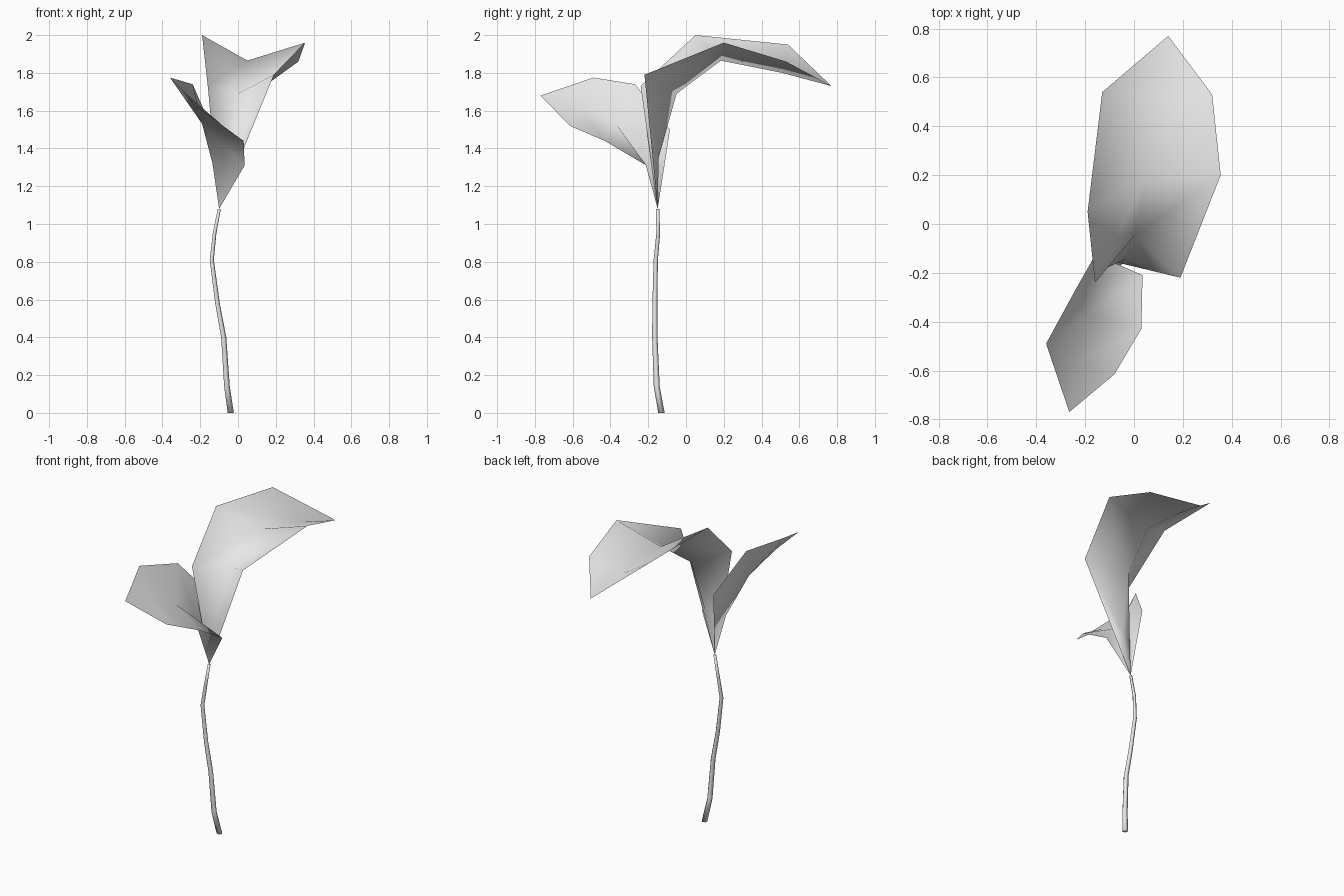
import bpy
import bmesh
from math import cos, sin, pi
from mathutils import Vector

cube = bpy.data.objects.get("Cube")
if cube:
    bpy.data.objects.remove(cube, do_unlink=True)

# One pale grey colour for the whole plant
grey = bpy.data.materials.new("pale_grey")
grey.use_nodes = True
grey.diffuse_color = (0.8, 0.8, 0.8, 1)
grey.node_tree.nodes["Principled BSDF"].inputs["Base Color"].default_value = (0.8, 0.8, 0.8, 1)


def finish(name, bm):
    mesh = bpy.data.meshes.new(name)
    bm.to_mesh(mesh)
    bm.free()
    mesh.materials.append(grey)
    for face in mesh.polygons:
        face.use_smooth = True
    obj = bpy.data.objects.new(name, mesh)
    bpy.context.collection.objects.link(obj)
    return obj


def leaf(name, base, rows, tip):
    """Folded sheet: rows of edge, midrib, edge between a base and a tip."""
    bm = bmesh.new()
    start, end = bm.verts.new(base), bm.verts.new(tip)
    grid = [[bm.verts.new(p) for p in row] for row in rows]
    for k in range(2):
        bm.faces.new((start, grid[0][k + 1], grid[0][k]))
        for a, b in zip(grid, grid[1:]):
            bm.faces.new((a[k], a[k + 1], b[k + 1], b[k]))
        bm.faces.new((grid[-1][k], grid[-1][k + 1], end))
    return finish(name, bm)


def between(a, b, t):
    return Vector(a).lerp(Vector(b), t)


BASE = (-0.1, -0.15, 1.08)

# Large leaf arching to the back
lower_left, lower_right = (-0.16, -0.24, 1.73), (0.19, -0.22, 1.79)
leaf("large_leaf", BASE, [
    [between(BASE, lower_left, 0.38), (-0.035, -0.145, 1.35), between(BASE, lower_right, 0.38)],
    [lower_left, (0, -0.05, 1.69), lower_right],
    [(-0.19, 0.05, 2.0), (0.05, 0.185, 1.865), (0.355, 0.2, 1.96)],
    [(-0.13, 0.54, 1.95), (0.1, 0.51, 1.8), (0.32, 0.53, 1.86)],
], (0.14, 0.77, 1.73))

# Small leaf reaching to the front
leaf("small_leaf", BASE, [
    [(0.035, -0.21, 1.31), (-0.135, -0.215, 1.32), (-0.135, -0.085, 1.5)],
    [(0.03, -0.43, 1.44), (-0.19, -0.37, 1.53), (-0.24, -0.27, 1.74)],
    [(-0.08, -0.615, 1.52), (-0.235, -0.57, 1.63), (-0.36, -0.49, 1.775)],
], (-0.265, -0.77, 1.68))

# Thin tapering stem
PATH = [(-0.04, -0.13, 0), (-0.06, -0.155, 0.14), (-0.077, -0.165, 0.4),
        (-0.11, -0.165, 0.58), (-0.14, -0.16, 0.81), (-0.125, -0.147, 0.95), BASE]
SIDES = 5
bm = bmesh.new()
rings = []
for i, point in enumerate(PATH):
    radius = 0.018 - 0.009 * i / (len(PATH) - 1)
    rings.append([bm.verts.new(Vector(point) + radius * Vector((cos(2 * pi * s / SIDES), sin(2 * pi * s / SIDES), 0)))
                  for s in range(SIDES)])
for a, b in zip(rings, rings[1:]):
    for s in range(SIDES):
        n = (s + 1) % SIDES
        bm.faces.new((a[s], a[n], b[n], b[s]))
bm.faces.new(rings[0][::-1])
bm.faces.new(rings[-1])
finish("stem", bm)
